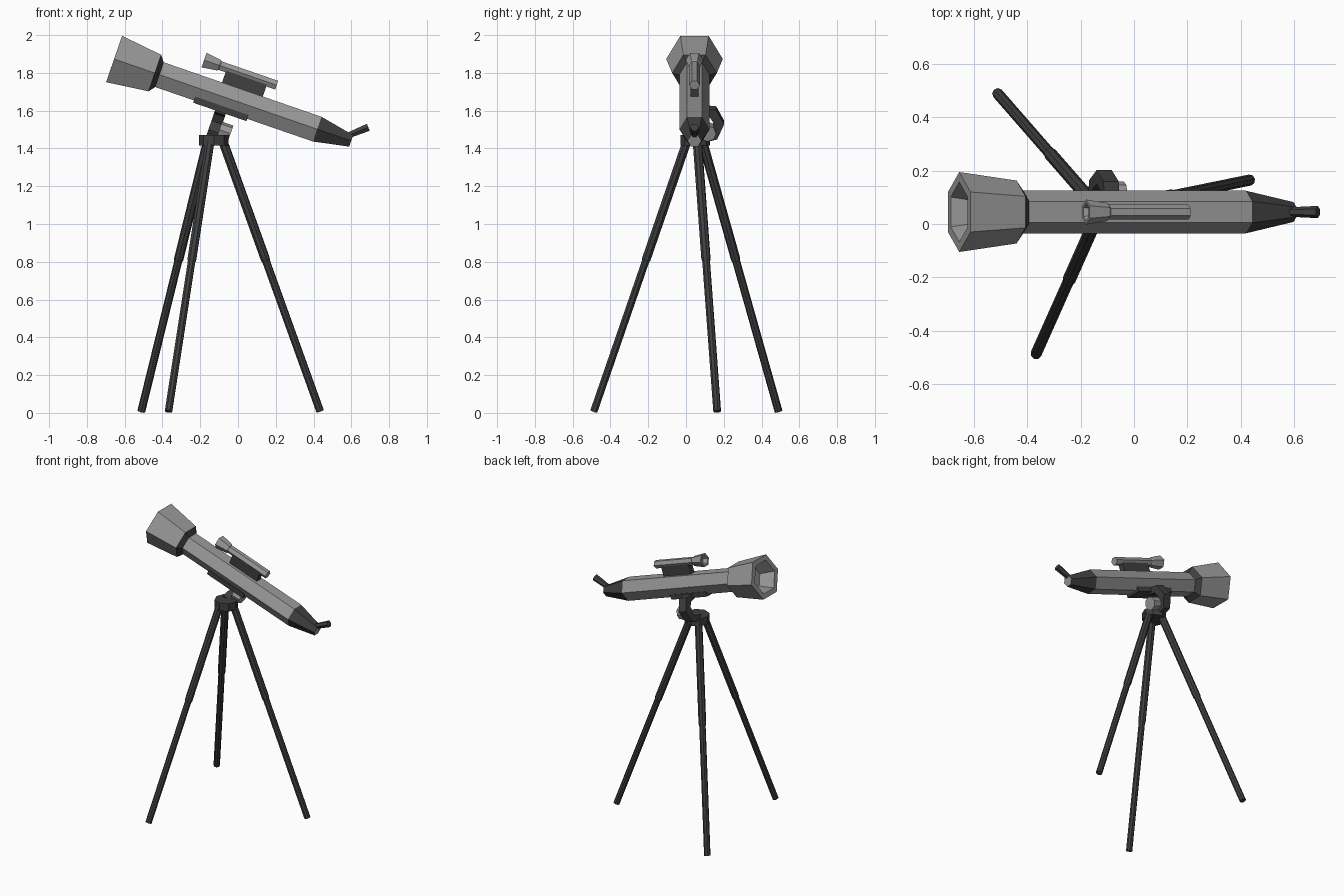
import bpy, bmesh, math
from mathutils import Matrix, Vector

cube = bpy.data.objects.get("Cube")
if cube:
    bpy.data.objects.remove(cube, do_unlink=True)


def material(name, value):
    m = bpy.data.materials.new(name)
    m.use_nodes = True
    colour = (value, value, value, 1)
    m.diffuse_color = colour
    m.node_tree.nodes["Principled BSDF"].inputs["Base Color"].default_value = colour
    return m


GREY = material("grey_metal", 0.32)
DARK = material("dark_metal", 0.05)

# Tilted frame of the tube: local x is sideways, y is up from the tube, z runs to the eyepiece
TILT = math.radians(19.05)
along = Vector((math.cos(TILT), 0, -math.sin(TILT)))
above = Vector((math.sin(TILT), 0, math.cos(TILT)))
SCOPE = Matrix((Vector((0, 1, 0)), above, along)).transposed().to_4x4()
SCOPE.translation = (0, 0.045, 1.647)


def finish(name, bm, matrix, mats):
    bmesh.ops.recalc_face_normals(bm, faces=bm.faces)
    mesh = bpy.data.meshes.new(name)
    bm.to_mesh(mesh)
    bm.free()
    for m in mats:
        mesh.materials.append(m)
    obj = bpy.data.objects.new(name, mesh)
    obj.matrix_world = matrix
    bpy.context.collection.objects.link(obj)
    return obj


def loft(name, stations, matrix, mats, sides=6, centre=(0, 0), dark_bands=()):
    """Rings of (distance, radius) along local z, joined and capped."""
    bm = bmesh.new()
    rings = []
    for z, r in stations:
        angles = [math.tau * i / sides for i in range(sides)]
        rings.append([bm.verts.new((centre[0] + r * math.cos(a),
                                    centre[1] + r * math.sin(a), z)) for a in angles])
    for band, (a, b) in enumerate(zip(rings, rings[1:])):
        for i in range(sides):
            j = (i + 1) % sides
            face = bm.faces.new((a[i], a[j], b[j], b[i]))
            face.material_index = int(band in dark_bands)
    bm.faces.new(rings[0])
    bm.faces.new(rings[-1])
    return finish(name, bm, matrix, mats)


def prism(name, outline, z0, z1, matrix, mat):
    """Outline in local x, y extruded along local z."""
    bm = bmesh.new()
    face = bm.faces.new([bm.verts.new((x, y, z0)) for x, y in outline])
    new = bmesh.ops.extrude_face_region(bm, geom=[face])["geom"]
    bmesh.ops.translate(bm, vec=(0, 0, z1 - z0),
                        verts=[v for v in new if isinstance(v, bmesh.types.BMVert)])
    return finish(name, bm, matrix, [mat])


def rect(half, low, high):
    return [(-half, low), (half, low), (half, high), (-half, high)]


def between(start, end):
    """Frame at start whose z axis points to end, and the distance."""
    start, end = Vector(start), Vector(end)
    way = end - start
    return Matrix.Translation(start) @ way.to_track_quat('Z', 'Y').to_matrix().to_4x4(), way.length


# Main tube, with a dark tapered rear
loft("main_tube", [(-0.45, 0.08), (0.444, 0.08), (0.634, 0.037)],
     SCOPE, [GREY, DARK], dark_bands=(1,))

# Flared hood with a hollow mouth and a dark collar
loft("front_hood", [(-0.594, 0.08), (-0.694, 0.112), (-0.694, 0.15), (-0.466, 0.118), (-0.44, 0.08)],
     SCOPE, [GREY, DARK], dark_bands=(3,))

# Eyepiece, turned upward
frame, length = between((0.55, 0.045, 1.455), (0.69, 0.045, 1.512))
loft("eyepiece", [(0, 0.016), (length, 0.023)], frame, [DARK])

# Finder scope on its bracket
loft("finder_scope", [(-0.21, 0.025), (-0.242, 0.034), (-0.242, 0.047), (-0.159, 0.034),
                      (-0.152, 0.028), (0.165, 0.028)], SCOPE, [GREY], centre=(0, 0.15))
prism("finder_bracket", rect(0.02, 0.06, 0.135), -0.113, 0.115, SCOPE, DARK)

# Mounting plate, curved arm and clamp knob
prism("mount_plate", rect(0.056, -0.082, -0.048), -0.223, 0.076, SCOPE, DARK)
arm = [(0.02, -0.05), (0.115, -0.06), (0.157, -0.14), (0.12, -0.225), (0.02, -0.25),
       (0.02, -0.21), (0.085, -0.19), (0.105, -0.14), (0.08, -0.1), (0.02, -0.09)]
prism("mount_arm", arm, -0.1, -0.04, SCOPE, DARK)
loft("clamp_knob", [(-0.045, 0.045), (0.018, 0.045)], SCOPE, [GREY], sides=8, centre=(0.07, -0.172))

# Tripod hub and two-stage legs
HUB = Vector((-0.128, 0.05, 0))
loft("tripod_hub", [(1.415, 0.078), (1.47, 0.078)], Matrix.Translation(HUB), [DARK], sides=8)
feet = {"left": (0.435, 0.165), "back": (-0.512, 0.49), "front": (-0.368, -0.488)}
for side, (x, y) in feet.items():
    foot = Vector((x, y, 0.008))
    outward = (foot - HUB).normalized()
    top = HUB + outward * 0.05 + Vector((0, 0, 1.435))
    frame, length = between(top, foot)
    joint = length * 0.445
    loft(side + "_leg", [(0, 0.025), (joint - 0.015, 0.025), (joint, 0.021), (length, 0.021)],
         frame, [DARK], sides=8)
